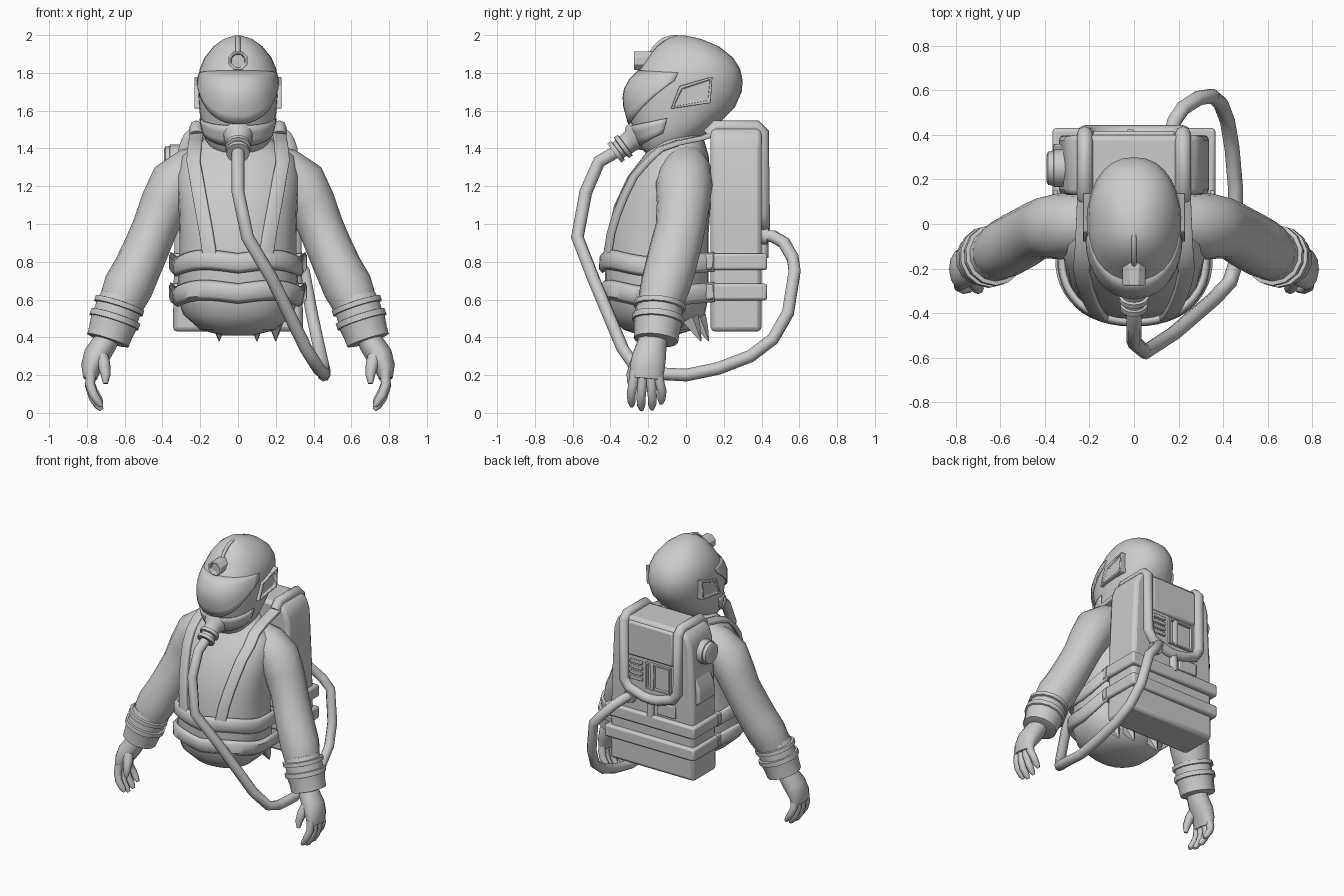
import bpy, bmesh, math
from mathutils import Vector

if "Cube" in bpy.data.objects:
    bpy.data.objects.remove(bpy.data.objects["Cube"])

def finish(name, bm, mirror=False, bevel=0, solid=0, angle=38):
    bmesh.ops.remove_doubles(bm, verts=bm.verts, dist=1e-5)
    bmesh.ops.recalc_face_normals(bm, faces=bm.faces)
    me = bpy.data.meshes.new(name)
    bm.to_mesh(me)
    bm.free()
    me.shade_smooth()
    me.set_sharp_from_angle(angle=math.radians(angle))
    ob = bpy.data.objects.new(name, me)
    bpy.context.collection.objects.link(ob)
    if solid:
        m = ob.modifiers.new("thickness", 'SOLIDIFY')
        m.thickness, m.offset = solid, 0
    if bevel:
        m = ob.modifiers.new("bevel", 'BEVEL')
        m.width, m.segments = bevel, 2
    if mirror:
        ob.modifiers.new("mirror", 'MIRROR').use_mirror_merge = False
    return ob

def grid(bm, rows, closed=False, caps=False):
    vs = [[bm.verts.new(p) for p in r] for r in rows]
    n = len(rows[0])
    for a, b in zip(vs, vs[1:]):
        for i in range(n if closed else n - 1):
            j = (i + 1) % n
            bm.faces.new((a[i], a[j], b[j], b[i]))
    if caps:
        bm.faces.new(vs[0])
        bm.faces.new(vs[-1])

def tube(bm, secs, n=12):
    """Loft of ellipses; each section is (centre, radius along y, cross radius)."""
    rows, c = [], [Vector(s[0]) for s in secs]
    for k, s in enumerate(secs):
        ax = (c[min(k + 1, len(c) - 1)] - c[max(k - 1, 0)]).normalized()
        v = ax.cross(Vector((0, 1, 0)) if abs(ax.y) < .8 else Vector((0, 0, 1))).normalized()
        u = v.cross(ax)
        ang = [2 * math.pi * i / n for i in range(n)]
        rows.append([c[k] + u * s[1] * math.cos(a) + v * s[-1] * math.sin(a) for a in ang])
    grid(bm, rows, True, True)

def prism(bm, pts, axis, a, b):
    def at(p, t):
        q = list(p)
        q.insert(axis, t)
        return q
    grid(bm, [[at(p, a) for p in pts], [at(p, b) for p in pts]], True, True)

def recess(bm, axis, val, width, depth):
    f = [f for f in bm.faces if all(abs(v.co[axis] - val) < 1e-4 for v in f.verts)]
    bmesh.ops.recalc_face_normals(bm, faces=bm.faces)
    bmesh.ops.inset_region(bm, faces=f, thickness=width)
    bmesh.ops.inset_region(bm, faces=f, thickness=.004, depth=-depth)

def box(name, x0, x1, y0, y1, z0, z1, bevel=.01):
    bm = bmesh.new()
    prism(bm, [(x0, y0), (x1, y0), (x1, y1), (x0, y1)], 2, z0, z1)
    return finish(name, bm, bevel=bevel)

def pipe(name, pts, r, mirror=False, res=2):
    cu = bpy.data.curves.new(name, 'CURVE')
    cu.dimensions, cu.bevel_depth, cu.bevel_resolution, cu.use_fill_caps = '3D', r, res, True
    sp = cu.splines.new('POLY')
    sp.points.add(len(pts) - 1)
    for q, p in zip(sp.points, pts):
        q.co = (*p, 1)
    ob = bpy.data.objects.new(name, cu)
    bpy.context.collection.objects.link(ob)
    if mirror:
        ob.modifiers.new("mirror", 'MIRROR').use_mirror_merge = False

# Body sections: z, half width, front y, back y
TORSO = [(.41, .08, -.24, -.06), (.44, .2, -.33, .04), (.52, .29, -.41, .1), (.62, .325, -.43, .12),
         (.8, .31, -.43, .12), (.95, .31, -.415, .12), (1.1, .315, -.38, .13), (1.25, .325, -.31, .13),
         (1.36, .3, -.225, .12), (1.43, .2, -.17, .1), (1.5, .12, -.14, .08)]
HELMET = [(1.36, .1, -.2, -.06), (1.4, .145, -.235, 0), (1.46, .18, -.265, .08), (1.53, .195, -.29, .17),
          (1.62, .207, -.32, .26), (1.7, .212, -.33, .295), (1.76, .212, -.3, .3), (1.82, .203, -.245, .287),
          (1.88, .178, -.205, .25), (1.94, .13, -.155, .175), (1.98, .075, -.1, .08), (1.997, .02, -.05, 0)]

def surf(tab, th, z, off=0, e=.9):
    """Point on a lofted body; angle 0 faces the front."""
    for a, b in zip(tab, tab[1:]):
        if z <= b[0] or b is tab[-1]:
            t = (z - a[0]) / (b[0] - a[0])
            w, f, k = [a[i] + (b[i] - a[i]) * t for i in (1, 2, 3)]
            break
    p = lambda c: math.copysign(abs(c) ** e, c)
    return Vector(((w + off) * p(math.sin(th)), (f + k) / 2 - ((k - f) / 2 + off) * p(math.cos(th)), z))

def body(name, tab, n=28):
    bm = bmesh.new()
    grid(bm, [[surf(tab, 2 * math.pi * i / n, s[0]) for i in range(n)] for s in tab], True, True)
    finish(name, bm, angle=60)

body("torso", TORSO)
body("helmet", HELMET)

# Ragged cloth points below the torso
bm = bmesh.new()
for x, y in ((-.1, .06), (.1, .06), (.2, .02)):
    tube(bm, [((x, y, .5), .05, .05), ((x, y + .03, .44), .03, .03), ((x, y + .06, .38), .003, .003)], 5)
finish("cloth_points", bm)

# Visor and chin guard hug the helmet surface
def shell(name, half, low, high, o0, o1, nz=6, n=20):
    bm = bmesh.new()
    rows = []
    for j in range(nz + 1):
        row = []
        for i in range(n + 1):
            s = 2 * i / n - 1
            lo, hi, t = low(s), high(s), j / nz
            row.append(surf(HELMET, s * half, lo + (hi - lo) * t, (o0 + (o1 - o0) * t) * (1 - .6 * s * s)))
        rows.append(row)
    grid(bm, rows)
    finish(name, bm, solid=.01, angle=60)

shell("visor", 1.4, lambda s: 1.53 + .23 * s * s, lambda s: 1.81 - .01 * s * s, .012, -.003)
shell("chin_guard", 1.4, lambda s: 1.41 + .07 * s * s, lambda s: 1.52 + .04 * s * s, .006, .008, 3)

# Ear frames
bm = bmesh.new()
prism(bm, [(-.08, 1.61), (-.035, 1.73), (.14, 1.78), (.13, 1.64)], 0, .15, .23)
recess(bm, 0, .23, .018, .018)
finish("ear_frame", bm, mirror=True, bevel=.005)

# Head lamp and its cable
bm = bmesh.new()
prism(bm, [(.055 * math.cos(a), 1.865 + .053 * math.sin(a))
           for a in [math.pi / 8 + i * math.pi / 4 for i in range(8)]], 1, -.275, -.14)
recess(bm, 1, -.275, .014, .025)
finish("head_lamp", bm, bevel=.004)
pipe("lamp_cable", [(0, -.185, 1.9), (0, -.165, 1.935), (0, -.125, 1.972), (0, -.07, 1.99), (0, -.02, 1.985)], .012)

# Breathing mask nozzle and hose
bm = bmesh.new()
tube(bm, [(Vector((0, -.23, 1.485)).lerp(Vector((0, -.38, 1.375)), t), r) for t, r in
          ((0, .085), (.3, .075), (.4, .058), (.6, .055), (.62, .068), (.74, .068), (.76, .05), (.86, .05),
           (.87, .062), (1, .062))], 14)
finish("mask_nozzle", bm)
pipe("air_hose", [(0, -.34, 1.4), (0, -.46, 1.33), (0, -.53, 1.17), (.05, -.575, .93), (.18, -.49, .71),
                  (.36, -.335, .34), (.43, -.26, .23), (.455, -.18, .21), (.455, 0, .2), (.455, .17, .235), (.44, .34, .3),
                  (.42, .46, .39), (.39, .54, .53), (.35, .575, .75), (.29, .565, .82), (.22, .52, .9),
                  (.18, .46, .935), (.16, .38, .94)], .034)

# Sleeves with ringed cuffs
bm = bmesh.new()
tube(bm, [((.12, .0, 1.34), .1, .095), ((.24, 0, 1.285), .135, .125), ((.33, -.01, 1.21), .15, .143),
          ((.39, -.015, 1.1), .14, .13), ((.44, -.03, .98), .132, .12), ((.49, -.06, .86), .135, .122),
          ((.535, -.085, .76), .135, .125), ((.58, -.11, .67), .132, .132), ((.61, -.13, .6), .122, .122),
          ((.64, -.14, .53), .11, .11)], 16)
finish("sleeve", bm, mirror=True, angle=60)
bm = bmesh.new()
a, b = Vector((.615, -.135, .61)), Vector((.69, -.16, .38))
tube(bm, [(a.lerp(b, t), r) for t, r in
          ((0, .115), (.12, .12), (.13, .138), (.24, .138), (.25, .124), (.42, .124), (.43, .139), (.56, .139),
           (.57, .128), (.8, .12), (.98, .118), (1, .1))], 14)
finish("cuff", bm, mirror=True, angle=30)

# Hands: palm, four curled fingers, thumb
bm = bmesh.new()
tube(bm, [((.67, -.165, .45), .075, .06), ((.705, -.18, .37), .078, .066), ((.75, -.195, .3), .09, .07),
          ((.777, -.205, .24), .092, .055), ((.783, -.21, .18), .088, .036)], 12)
for y, dy, dz in ((-.27, -.02, .02), (-.228, -.01, 0), (-.188, .01, .004), (-.152, .025, .035)):
    tube(bm, [((.78, y, .22), .028), ((.783, y + dy * .5, .14 + dz * .5), .026),
              ((.766, y + dy, .08 + dz), .024), ((.738, y + dy * .9, .036 + dz), .021),
              ((.722, y + dy * .8, .015 + dz), .011)], 8)
tube(bm, [((.73, -.23, .32), .038), ((.71, -.265, .26), .034), ((.7, -.29, .2), .026),
          ((.702, -.298, .155), .013)], 8)
finish("hand", bm, mirror=True, angle=60)

# Shoulder straps over the chest
path = [Vector(p) for p in ((.22, .18, 1.49), (.22, .08, 1.455), (.225, -.04, 1.43), (.23, -.14, 1.395))]
for z in (1.33, 1.25, 1.15, 1.05, .95, .86, .77):
    x = .13 + .095 * (z - .77) / .56
    th = min((abs(surf(TORSO, t / 100, z).x - x), t / 100) for t in range(150))[1]
    path.append(surf(TORSO, th, z, .014))
bm = bmesh.new()
grid(bm, [[p + Vector((s * .036, abs(s) * s * .012, 0)) for s in (-1, 0, 1)] for p in path])
finish("shoulder_strap", bm, mirror=True, solid=.026, bevel=.006)

# Padded belts round the waist, joined to the pack bands
for name, zc in (("upper", .8), ("lower", .64)):
    bm = bmesh.new()
    rows = []
    for dz, o in ((-.046, .004), (-.028, .02), (.028, .02), (.046, .004)):
        row = []
        for i in range(25):
            th = -1.6 + 3.2 * i / 24
            sag = .018 * math.sin(3 * abs(th)) - .008
            row.append(surf(TORSO, th, zc + dz + sag, o))
        z = zc + dz
        rows.append([Vector((-.345 - o / 2, .15, z)), *row, Vector((.345 + o / 2, .15, z))])
    grid(bm, rows)
    finish(name + "_belt", bm, solid=.022, angle=50)
    box(name + "_pack_band", -.365, .365, .1, .43, zc - .044, zc + .044, .014)

# Backpack body
half = [(.345, .43), (.335, 1.0), (.315, 1.4), (.29, 1.475), (.24, 1.515)]
bm = bmesh.new()
prism(bm, half + [(-x, z) for x, z in reversed(half)], 1, .13, .4)
finish("pack_body", bm, bevel=.025)

# Tube frame on the pack's back
pipe("pack_frame", [(.22, .12, 1.47), (.22, .16, 1.515), (.22, .37, 1.515), (.22, .405, 1.48), (.22, .408, 1.06),
                    (.18, .408, 1.0), (.06, .408, .96), (0, .408, .955)], .036, True)
pipe("frame_stem", [(0, .408, .96), (0, .408, .82)], .028)

# Rear panel, slats, slot and lower plates
box("rear_panel", -.185, .185, .38, .418, 1.24, 1.49, .015)
for i in range(4):
    z = 1.2 - i * .04
    box("vent_slat", .07, .17, .39, .415, z - .012, z + .012, .004)
bm = bmesh.new()
prism(bm, [(-.16, 1.03), (.04, 1.03), (.04, 1.22), (-.16, 1.22)], 1, .38, .418)
recess(bm, 1, .418, .016, .03)
finish("rear_slot", bm)
box("rear_rib", -.03, .0, .39, .425, 1.03, 1.22, .005)
box("lower_plate", -.2, -.05, .38, .412, .86, .95, .006)
pipe("hose_socket", [(.16, .38, .94), (.165, .435, .935)], .045)

# Side valve and wedge pouch on the pack
bm = bmesh.new()
tube(bm, [((x, .25, 1.335), r) for x, r in ((-.29, .085), (-.36, .085), (-.362, .078), (-.385, .075),
                                            (-.392, .06))], 12)
finish("side_valve", bm)
bm = bmesh.new()
prism(bm, [(-.3, .95), (-.365, 1.0), (-.36, 1.1), (-.3, 1.22)], 1, .18, .36)
finish("side_pouch", bm, bevel=.01)
